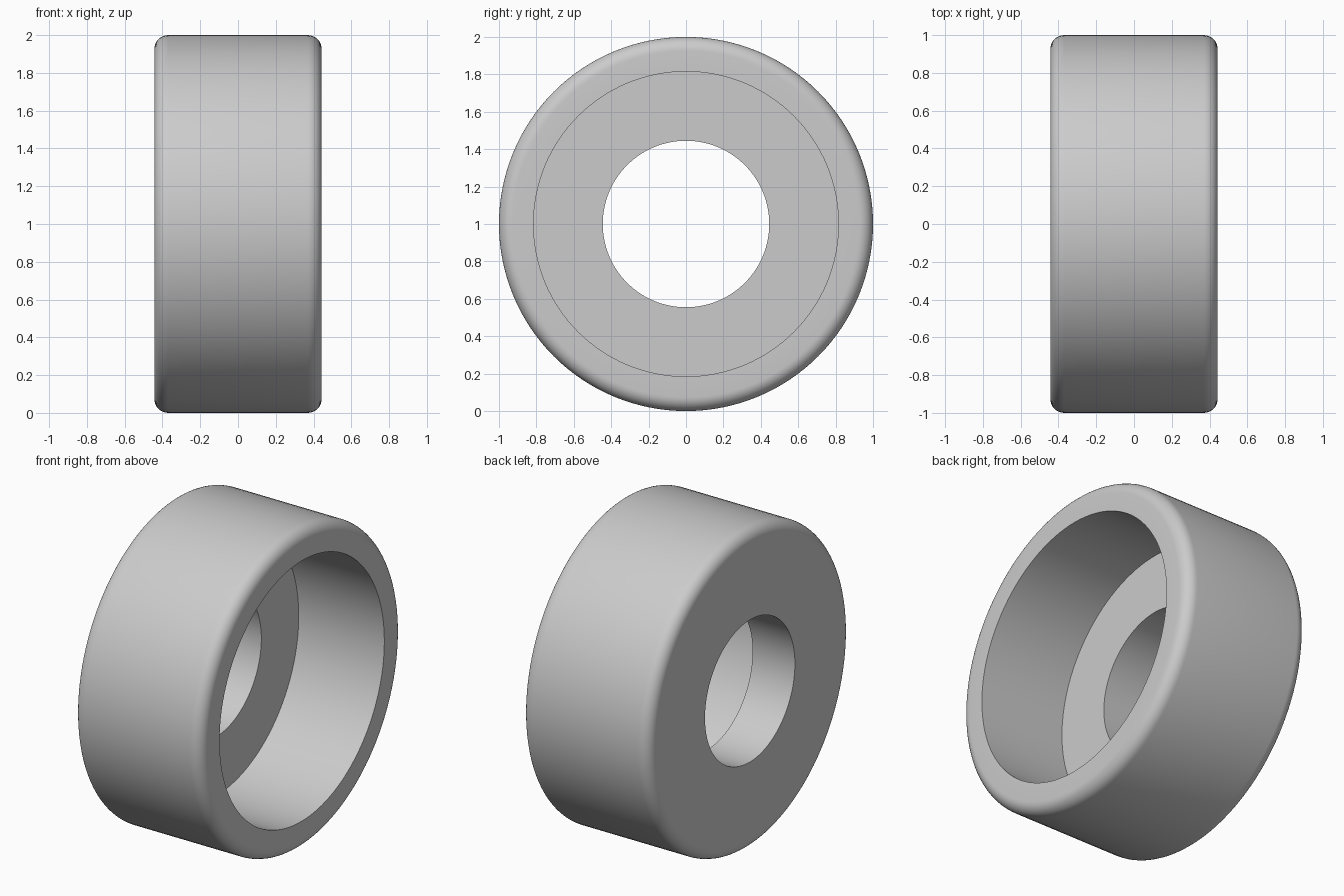
import bpy, bmesh
from math import sin, cos, pi, radians

cube = bpy.data.objects.get("Cube")
if cube:
    bpy.data.objects.remove(cube, do_unlink=True)

SEGMENTS = 128
HALF = 0.443        # half width along x
ROUND = 0.074       # rounded outer edge
BORE = 0.445        # through hole radius
RECESS = 0.815      # counterbore radius
FLOOR = -0.15       # x of the counterbore floor


def fillet(cx, start, steps=8):
    """Quarter round on the outer edge, as (x, radius) points."""
    angles = [start - pi / 2 * i / steps for i in range(steps + 1)]
    return [(cx + ROUND * cos(a), 1 - ROUND + ROUND * sin(a)) for a in angles]


# Closed cross-section: bore, back face, rounded tread, rim, counterbore
profile = [(FLOOR, BORE), (-HALF, BORE)]
profile += fillet(-HALF + ROUND, pi)
profile += fillet(HALF - ROUND, pi / 2)
profile += [(HALF, RECESS), (FLOOR, RECESS)]

# Revolve around the x axis
bm = bmesh.new()
rings = []
for i in range(SEGMENTS):
    a = 2 * pi * i / SEGMENTS
    rings.append([bm.verts.new((x, r * cos(a), 1 + r * sin(a))) for x, r in profile])
for i, ring in enumerate(rings):
    following = rings[(i + 1) % SEGMENTS]
    for j in range(len(profile)):
        k = (j + 1) % len(profile)
        bm.faces.new((ring[j], ring[k], following[k], following[j]))
bmesh.ops.recalc_face_normals(bm, faces=bm.faces)
mesh = bpy.data.meshes.new("stepped_ring")
bm.to_mesh(mesh)
bm.free()

# Plain grey finish
grey = bpy.data.materials.new("light_grey")
grey.use_nodes = True
colour = (0.6, 0.6, 0.6, 1)
grey.diffuse_color = colour
grey.node_tree.nodes["Principled BSDF"].inputs["Base Color"].default_value = colour
mesh.materials.append(grey)

ring_object = bpy.data.objects.new("stepped_ring", mesh)
bpy.context.collection.objects.link(ring_object)
bpy.ops.object.select_all(action="DESELECT")
ring_object.select_set(True)
bpy.context.view_layer.objects.active = ring_object
bpy.ops.object.shade_smooth_by_angle(angle=radians(30))
